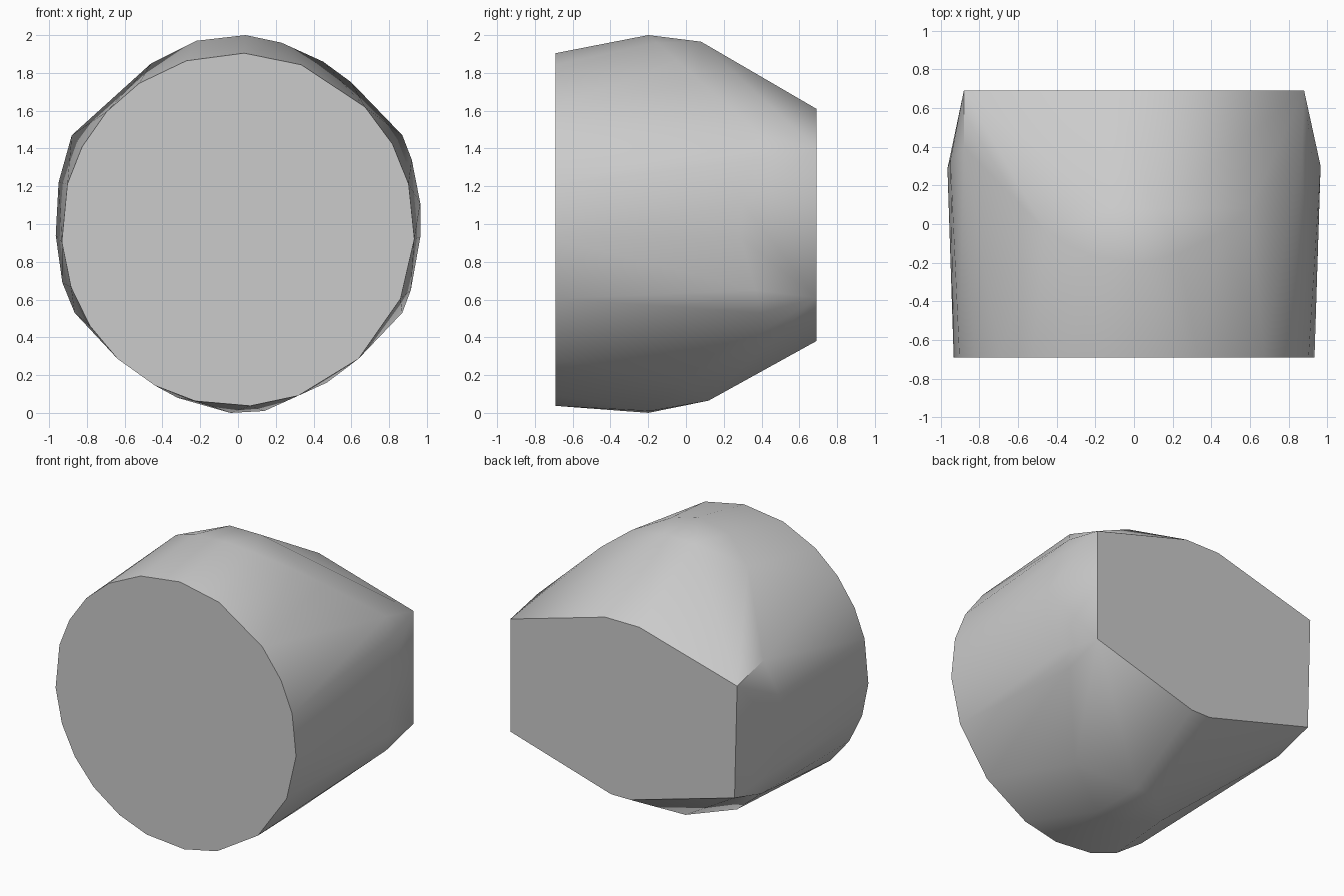
import bpy
import bmesh
from math import sin, cos, radians

default_cube = bpy.data.objects.get("Cube")
if default_cube:
    bpy.data.objects.remove(default_cube, do_unlink=True)

FRONT, BACK = -0.69, 0.69


def flat_material(name, colour):
    material = bpy.data.materials.new(name)
    material.use_nodes = True
    material.diffuse_color = colour
    shader = next(n for n in material.node_tree.nodes if n.type == "BSDF_PRINCIPLED")
    shader.inputs["Base Color"].default_value = colour
    return material


def belly_depth(height):
    """Depth of the widest ring: sloped cuts above and below, a gentle bow at the sides."""
    offset = abs(height - 1)
    sloped_cut = -0.2 + 1.13 * (1 - offset)
    side_bow = 0.27 + 0.28 * offset
    return min(sloped_cut, side_bow)


def convex_body(name, points, material):
    """Wrap a convex skin around the given points."""
    bm = bmesh.new()
    for point in points:
        bm.verts.new(point)
    hull = bmesh.ops.convex_hull(bm, input=bm.verts)
    unused = {e for key in ("geom_interior", "geom_unused") for e in hull[key]
              if isinstance(e, bmesh.types.BMVert)}
    bmesh.ops.delete(bm, geom=list(unused), context="VERTS")
    bmesh.ops.dissolve_limit(bm, angle_limit=radians(1), verts=bm.verts, edges=bm.edges)
    bmesh.ops.recalc_face_normals(bm, faces=bm.faces)
    mesh = bpy.data.meshes.new(name)
    bm.to_mesh(mesh)
    bm.free()
    mesh.materials.append(material)
    body = bpy.data.objects.new(name, mesh)
    bpy.context.collection.objects.link(body)
    return body


# Round front face, corners given as angles from the top
front_angles = (2, -17, -34, -48, -62, -75, -94, -109, -123, -137, -152,
                -166, 176, 160, 137, 113, 93, 75, 61, 46, 21)
points = [(0.935 * sin(radians(a)), FRONT, 0.97 + 0.935 * cos(radians(a)))
          for a in front_angles]

# Widest ring around the belly
belly = ((0.04, 2), (-0.22, 1.97), (-0.46, 1.85), (-0.88, 1.47), (-0.95, 1.22),
         (-0.965, 0.94), (-0.93, 0.69), (-0.865, 0.53), (-0.32, 0.08), (-0.04, 0),
         (0.14, 0.01), (0.47, 0.16), (0.87, 0.53), (0.915, 0.65), (0.965, 0.93),
         (0.965, 1.11), (0.92, 1.34), (0.87, 1.47), (0.6, 1.75), (0.45, 1.86),
         (0.23, 1.96))
points += [(x, belly_depth(z), z) for x, z in belly]

# Short ridges that start the upper and lower slopes
for side in (-1, 1):
    points += [(side * 0.12, 0.08, 1.965), (side * 0.08, 0.12, 0.065)]

# Flattened back face
back = ((0.88, 1.4), (0.145, 1.61), (-0.12, 1.61), (-0.88, 1.4), (-0.875, 1.35),
        (-0.86, 0.61), (-0.05, 0.38), (0.1, 0.38), (0.88, 0.61))
points += [(x, BACK, z) for x, z in back]

body = convex_body("body", points, flat_material("light grey", (0.6, 0.6, 0.6, 1)))

# Soft sides with crisp rims
bpy.ops.object.select_all(action="DESELECT")
body.select_set(True)
bpy.context.view_layer.objects.active = body
bpy.ops.object.shade_smooth_by_angle(angle=radians(40))
